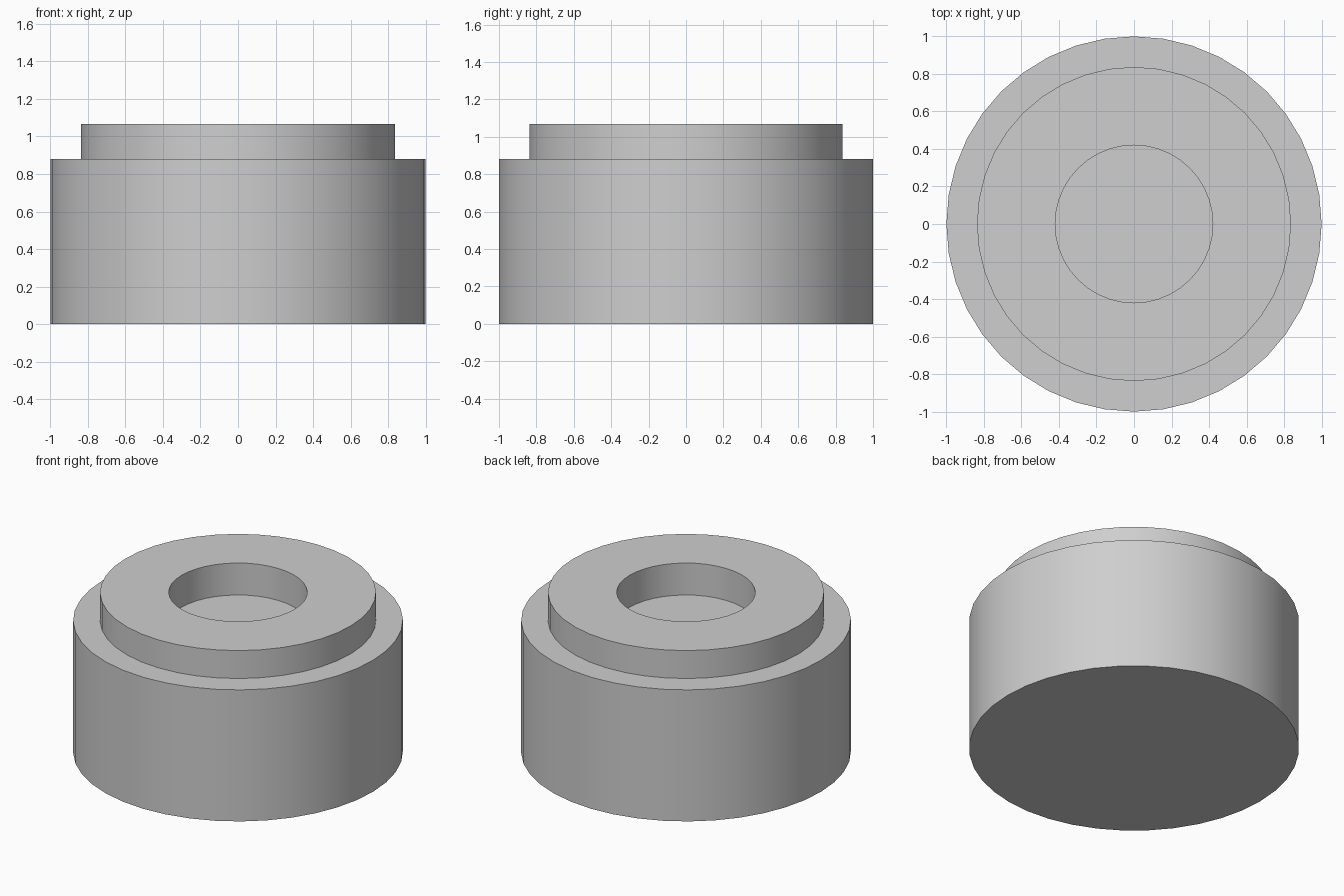
import bpy
import bmesh
from math import cos, sin, tau, radians

SEGMENTS = 40

cube = bpy.data.objects.get("Cube")
if cube:
    bpy.data.objects.remove(cube, do_unlink=True)

# Single light grey material
grey = bpy.data.materials.new("light_grey")
grey.use_nodes = True
colour = (0.62, 0.62, 0.62, 1)
grey.diffuse_color = colour
grey.node_tree.nodes["Principled BSDF"].inputs["Base Color"].default_value = colour


def lathe(name, profile):
    """Turn a (radius, height) profile about z and cap both ends."""
    bm = bmesh.new()
    rings = []
    for radius, z in profile:
        angles = [tau * i / SEGMENTS for i in range(SEGMENTS)]
        rings.append([bm.verts.new((radius * cos(a), radius * sin(a), z)) for a in angles])
    for low, high in zip(rings, rings[1:]):
        for i in range(SEGMENTS):
            j = (i + 1) % SEGMENTS
            bm.faces.new((low[i], low[j], high[j], high[i]))
    bm.faces.new(rings[0][::-1])
    bm.faces.new(rings[-1])
    bmesh.ops.recalc_face_normals(bm, faces=bm.faces)
    mesh = bpy.data.meshes.new(name)
    bm.to_mesh(mesh)
    bm.free()
    mesh.materials.append(grey)
    obj = bpy.data.objects.new(name, mesh)
    bpy.context.collection.objects.link(obj)
    return obj


# Wide drum, stepped collar and blind bore in one turned piece
body = lathe("stepped_body", [
    (1.0, 0.0), (1.0, 0.88),        # drum wall
    (0.837, 0.88), (0.837, 1.067),  # shoulder and collar wall
    (0.42, 1.067), (0.42, 0.853),   # collar rim and bore wall
])

# Smooth walls with crisp rims
bpy.ops.object.select_all(action="DESELECT")
body.select_set(True)
bpy.context.view_layer.objects.active = body
bpy.ops.object.shade_smooth_by_angle(angle=radians(30))
